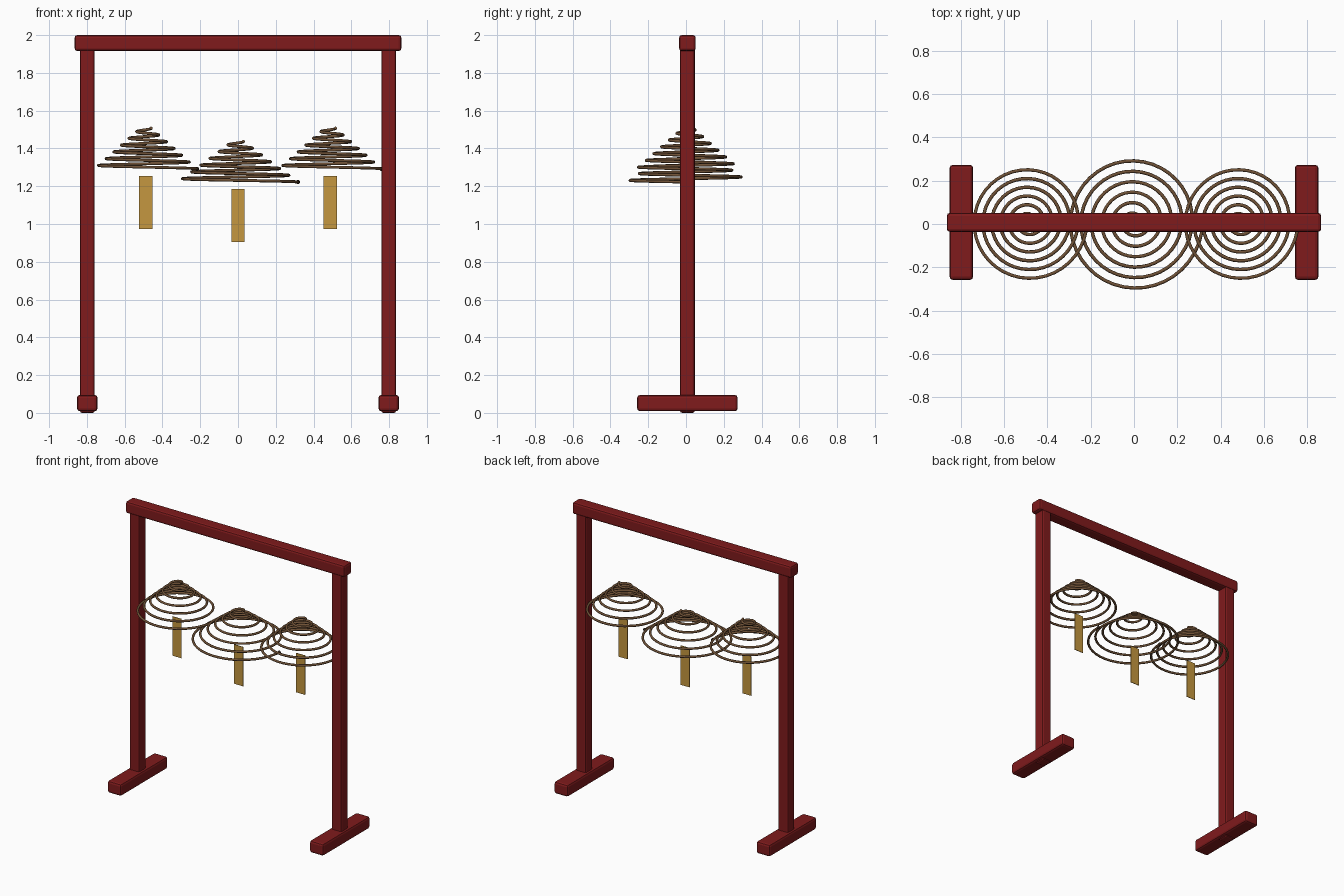
import bpy, bmesh, math, random
from mathutils import Matrix, Vector

cube = bpy.data.objects.get("Cube")
if cube:
    bpy.data.objects.remove(cube, do_unlink=True)

MID_Y = 0.0075
COIL_Y = 0.01


def material(name, colour):
    m = bpy.data.materials.new(name)
    m.use_nodes = True
    rgba = (*colour, 1)
    m.diffuse_color = rgba
    bsdf = next(n for n in m.node_tree.nodes if n.type == 'BSDF_PRINCIPLED')
    bsdf.inputs["Base Color"].default_value = rgba
    bsdf.inputs["Roughness"].default_value = 0.7
    return m


red_wood = material("red_lacquered_wood", (0.215, 0.0105, 0.0115))
brown = material("brown_incense", (0.16, 0.083, 0.037))
charcoal = material("charred_tip", (0.03, 0.017, 0.01))
gold = material("gold_paper", (0.56, 0.31, 0.05))
red_ink = material("red_ink", (0.52, 0.07, 0.03))


def add_object(name, mesh, *mats):
    mesh.materials.clear()
    for mat in mats:
        mesh.materials.append(mat)
    obj = bpy.data.objects.new(name, mesh)
    bpy.context.collection.objects.link(obj)
    return obj


def finish(bm, name):
    mesh = bpy.data.meshes.new(name)
    bm.to_mesh(mesh)
    bm.free()
    return mesh


def beam(name, centre, size, bevel):
    """Wooden bar with softened edges."""
    bm = bmesh.new()
    bmesh.ops.create_cube(bm, size=1, matrix=Matrix.Translation(centre) @ Matrix.Diagonal((*size, 1)))
    obj = add_object(name, finish(bm, name), red_wood)
    mod = obj.modifiers.new("edge_bevel", 'BEVEL')
    mod.width = bevel
    mod.segments = 2


# Frame: top beam, two posts and two feet
beam("top_beam", (0, MID_Y, 1.958), (1.73, 0.088, 0.084), 0.014)
for side, s in (("left", 1), ("right", -1)):
    beam(side + "_post", (s * 0.798, MID_Y, 0.965), (0.079, 0.079, 1.93), 0.012)
    beam(side + "_foot", (s * 0.798, MID_Y, 0.052), (0.109, 0.532, 0.086), 0.015)


def coil(name, x, top, bottom, radius, turns=6, steps=40):
    """Conical spiral widening downwards, with a burnt bead at its end."""
    curve = bpy.data.curves.new(name, 'CURVE')
    curve.dimensions = '3D'
    curve.bevel_depth = 0.008
    curve.bevel_resolution = 2
    curve.use_fill_caps = True
    count = turns * steps
    spline = curve.splines.new('POLY')
    spline.points.add(count)
    for i, point in enumerate(spline.points):
        t = i / count
        a = math.tau * turns * t
        r = 0.028 + (radius - 0.028) * t
        end = Vector((x + r * math.cos(a), COIL_Y + r * math.sin(a), top + (bottom - top) * t))
        point.co = (*end, 1)
    helper = bpy.data.objects.new(name + "_path", curve)
    bpy.context.collection.objects.link(helper)
    depsgraph = bpy.context.evaluated_depsgraph_get()
    mesh = bpy.data.meshes.new_from_object(helper.evaluated_get(depsgraph))
    bpy.data.objects.remove(helper, do_unlink=True)
    mesh.shade_smooth()
    add_object(name, mesh, brown)

    bm = bmesh.new()
    bmesh.ops.create_uvsphere(bm, u_segments=12, v_segments=8, radius=0.011, matrix=Matrix.Translation(end))
    tip = finish(bm, name + "_tip")
    tip.shade_smooth()
    add_object(name + "_tip", tip, charcoal)


def tag(name, x, z, bordered, width=0.07, height=0.28):
    """Thin paper strip; some of its small faces are inked as scattered dabs."""
    bm = bmesh.new()
    place = (Matrix.Translation((x, MID_Y, z)) @ Matrix.Rotation(math.pi / 2, 4, 'X')
             @ Matrix.Diagonal((width, height, 1, 1)))
    bmesh.ops.create_grid(bm, x_segments=14, y_segments=56, size=0.5, matrix=place)
    bmesh.ops.solidify(bm, geom=bm.faces[:], thickness=0.004)
    bmesh.ops.recalc_face_normals(bm, faces=bm.faces[:])
    rng = random.Random(4)
    for f in bm.faces:
        if abs(f.normal.y) < 0.5:
            continue
        c = f.calc_center_median()
        u, v = (c.x - x) / width, (c.z - z) / height
        # Three loose clusters of dabs down the middle
        cluster = min(abs(v - 0.27), abs(v + 0.1), abs(v + 0.31)) < 0.075
        dab = cluster and abs(u) < 0.22 and rng.random() < 0.42
        # Red line along the front edges of the bordered tag
        line = bordered and f.normal.y < 0 and (u < -0.42 or v > 0.48)
        f.material_index = int(dab or line)
    add_object(name, finish(bm, name), gold, red_ink)


# Three hanging coils with their paper tags
for name, x, drop, radius in (("right", -0.488, 0, 0.271), ("middle", 0, 0.07, 0.318), ("left", 0.488, 0, 0.271)):
    coil(name + "_coil", x, 1.508 - drop, 1.292 - drop, radius)
    tag(name + "_tag", x, 1.114 - drop, name == "middle")
